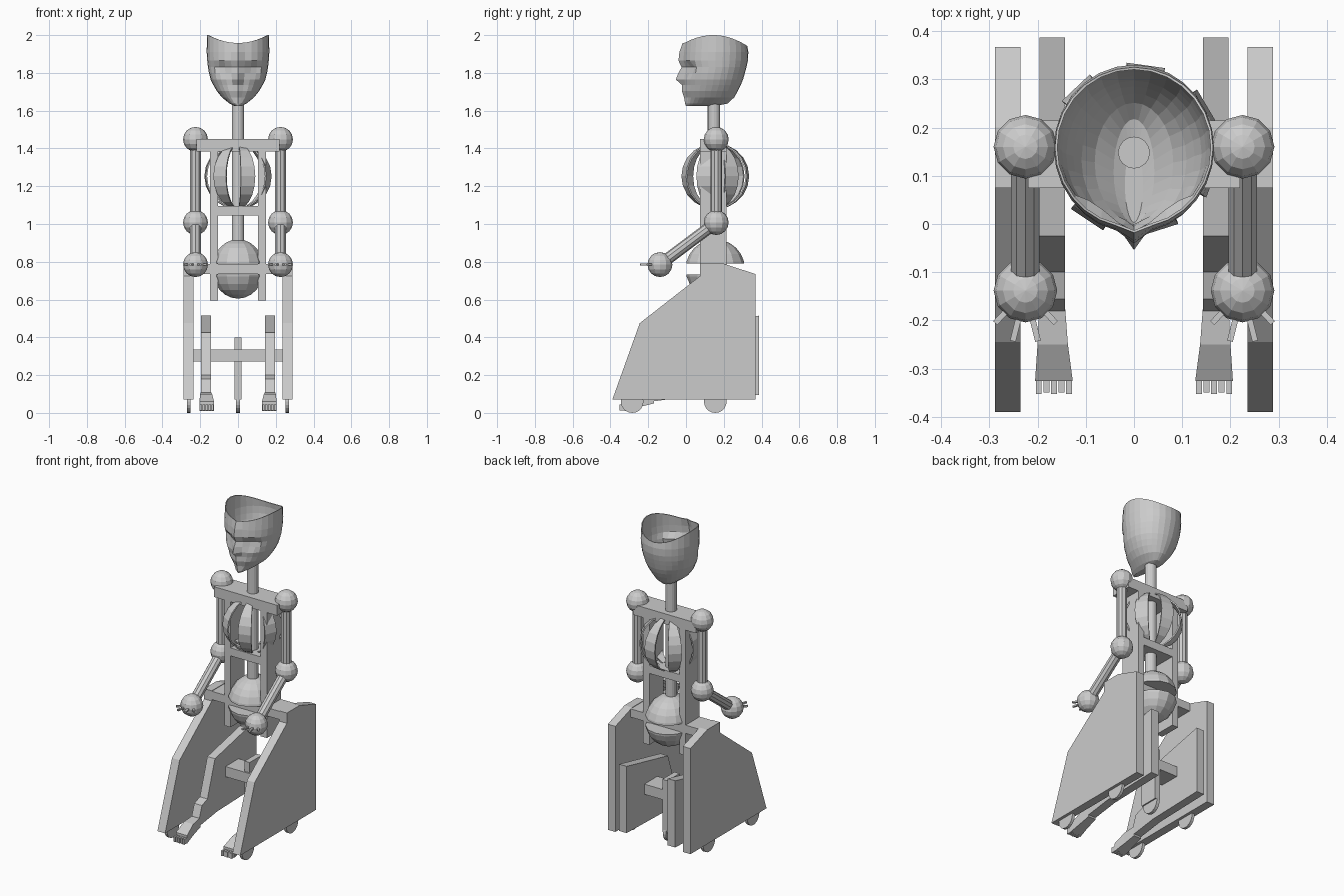
import bpy, bmesh, math
from mathutils import Vector, Matrix

if "Cube" in bpy.data.objects:
    bpy.data.objects.remove(bpy.data.objects["Cube"])


def finish(bm, name):
    bmesh.ops.recalc_face_normals(bm, faces=bm.faces)
    me = bpy.data.meshes.new(name)
    bm.to_mesh(me)
    bm.free()
    ob = bpy.data.objects.new(name, me)
    bpy.context.collection.objects.link(ob)
    return ob


def loft(name, rings, cap=True):
    """Skin a list of equally long closed rings of points."""
    bm = bmesh.new()
    rows = [[bm.verts.new(p) for p in r] for r in rings]
    n = len(rows[0])
    for a, b in zip(rows, rows[1:]):
        for i in range(n):
            j = (i + 1) % n
            bm.faces.new((a[i], a[j], b[j], b[i]))
    bm.faces.new(rows[0])
    if cap:
        bm.faces.new(rows[-1])
    return finish(bm, name)


def prism(name, profile, x0, x1):
    """Extrude a (y, z) profile along x."""
    return loft(name, [[(x, y, z) for y, z in profile] for x in (x0, x1)])


def box(name, x, y, z):
    return prism(name, [(y[0], z[0]), (y[1], z[0]), (y[1], z[1]), (y[0], z[1])], *x)


def ball(name, c, r, seg=12, rings=8, sx=1.0):
    bm = bmesh.new()
    m = Matrix.Translation(c) @ Matrix.Diagonal((sx, 1, 1, 1))
    bmesh.ops.create_uvsphere(bm, u_segments=seg, v_segments=rings, radius=r, matrix=m)
    return finish(bm, name)


def rod(name, a, b, r, n=10):
    a, b = Vector(a), Vector(b)
    d = b - a
    bm = bmesh.new()
    m = Matrix.Translation((a + b) / 2) @ d.to_track_quat('Z', 'Y').to_matrix().to_4x4()
    bmesh.ops.create_cone(bm, cap_ends=True, segments=n, radius1=r, radius2=r,
                          depth=d.length, matrix=m)
    return finish(bm, name)


def half_ball(name, c, r, z, upper, sx):
    bm = bmesh.new()
    m = Matrix.Translation(c) @ Matrix.Diagonal((sx, 1, 1, 1))
    bmesh.ops.create_uvsphere(bm, u_segments=14, v_segments=12, radius=r, matrix=m)
    bmesh.ops.bisect_plane(bm, geom=bm.verts[:] + bm.edges[:] + bm.faces[:],
                           plane_co=(0, 0, z), plane_no=(0, 0, 1),
                           clear_inner=upper, clear_outer=not upper)
    bmesh.ops.holes_fill(bm, edges=[e for e in bm.edges if e.is_boundary], sides=0)
    return finish(bm, name)


BAR = (0.075, 0.215)   # depth shared by the frame bars

# Frame: shoulder bar, waist bar, hip plate, axle, centre post
box("shoulder_bar", (-0.22, 0.22), BAR, (1.385, 1.45))
box("waist_bar", (-0.11, 0.11), BAR, (1.045, 1.095))
box("hip_plate", (-0.236, 0.236), BAR, (0.735, 0.787))
box("axle_bar", (-0.236, 0.236), (0.08, 0.21), (0.272, 0.336))
box("centre_post", (-0.018, 0.018), (0.09, 0.21), (0.07, 0.4))
rod("centre_wheel", (-0.01, 0.155, 0.06), (0.01, 0.155, 0.06), 0.06, 20)

# Spine and split hip ball
rod("spine", (0, 0.148, 0.88), (0, 0.148, 1.665), 0.033, 16)
hip = (0, 0.155, 0.762)
half_ball("hip_upper", hip, 0.157, 0.79, True, 0.9)
half_ball("hip_lower", hip, 0.157, 0.733, False, 0.9)

# Ribs: every other slice of a 14-sided sphere
bm = bmesh.new()
for k in range(7):
    rows = []
    for j in range(9):
        lat = math.radians(-68 + 17 * j)
        row = []
        for e in (-1, 1):
            a = math.radians(82 + k * 360 / 7 + e * 180 / 14)
            row.append(bm.verts.new((0.18 * math.cos(lat) * math.cos(a),
                                     0.155 + 0.18 * math.cos(lat) * math.sin(a),
                                     1.253 + 0.175 * math.sin(lat))))
        rows.append(row)
    for p, q in zip(rows, rows[1:]):
        bm.faces.new((p[0], p[1], q[1], q[0]))
ribs = finish(bm, "ribs")
sol = ribs.modifiers.new("thickness", 'SOLIDIFY')
sol.thickness = 0.008

# Paired parts
panel = [(-0.39, 0.07), (0.367, 0.07), (0.367, 0.735), (0.2, 0.79), (0.075, 0.79),
         (0.075, 0.725), (-0.245, 0.475)]
leg = [(0.387, 0.095), (0.387, 0.515), (-0.025, 0.425), (-0.1, 0.2), (-0.155, 0.18),
       (-0.18, 0.11), (-0.18, 0.06), (0.0, 0.085)]
for s, side in ((1, "right"), (-1, "left")):
    prism("side_panel_" + side, panel, s * 0.235, s * 0.288)
    prism("leg_" + side, leg, s * 0.143, s * 0.196)
    box("torso_rail_" + side, (s * 0.105, s * 0.148), BAR, (0.595, 1.4))
    for i, y in enumerate((-0.285, 0.155)):
        rod(f"wheel_{side}_{i}", (s * 0.252, y, 0.06), (s * 0.27, y, 0.06), 0.06, 20)

    # Foot flares towards the toes
    def section(y, x0, x1, z0, z1):
        return [(s * x0, y, z0), (s * x1, y, z0), (s * x1, y, z1), (s * x0, y, z1)]
    loft("foot_" + side, [section(-0.17, 0.143, 0.196, 0.05, 0.11),
                          section(-0.25, 0.137, 0.2, 0.03, 0.1),
                          section(-0.325, 0.127, 0.205, 0.01, 0.06)])
    for i in range(5):
        x = 0.1345 + i * 0.0157
        box(f"toe_{side}_{i}", (s * (x - 0.006), s * (x + 0.006)),
            (-0.352 + 0.003 * (i % 2), -0.315), (0.012, 0.045))

    # Arm
    sh, el, ha = [Vector((s * 0.225, y, z)) for y, z in
                  ((0.16, 1.448), (0.16, 1.008), (-0.138, 0.785))]
    for nm, c in (("shoulder", sh), ("elbow", el), ("hand", ha)):
        ball(f"{nm}_ball_{side}", c, 0.066)
    rod("upper_arm_" + side, el, sh, 0.031)
    rod("forearm_" + side, ha, el, 0.031)
    for i, (deg, ln) in enumerate(((-43, 0.092), (-14, 0.108), (14, 0.108), (43, 0.092))):
        f = box(f"finger_{side}_{i}", (-0.006, 0.006), (-ln, -0.04), (-0.005, 0.005))
        f.data.transform(Matrix.Translation(ha) @ Matrix.Rotation(math.radians(deg), 4, 'Z'))

# Head: open-topped shell; rows are (z, half width, front y, back y)
rows = [(1.625, 0.02, 0.0, 0.16), (1.638, 0.045, -0.005, 0.22), (1.67, 0.085, 0.0, 0.255),
        (1.705, 0.113, -0.01, 0.275), (1.735, 0.13, -0.008, 0.29), (1.765, 0.145, -0.012, 0.302),
        (1.80, 0.154, -0.01, 0.312), (1.83, 0.159, -0.005, 0.32), (1.865, 0.163, -0.018, 0.328),
        (1.91, 0.166, -0.015, 0.33), (1.97, 0.164, -0.008, 0.325)]
ridge = {2: 0.01, 3: 0.012, 4: 0.012, 5: 0.042, 6: 0.03, 7: 0.018, 8: 0.022, 9: 0.02, 10: 0.01}
sockets = {6: 0.012, 7: 0.016}
N = 28
rings = []
for k, (z, w, yf, yb) in enumerate(rows):
    ring = []
    for i in range(N):
        a = 2 * math.pi * i / N
        c = math.cos(a)
        y = (yf + yb) / 2 - (yb - yf) / 2 * c
        x = w * math.sin(a)
        off = min(i, N - i)
        if off == 0:
            y -= ridge.get(k, 0)
        elif off in (2, 3):
            y += sockets.get(k, 0)
        zz = z
        if k == len(rows) - 1:   # wavy rim, highest at the temples
            zz = 1.95 + 0.008 * c + 0.05 * math.sin(a) ** 2
        ring.append((x, y, zz))
    rings.append(ring)
head = loft("head_shell", rings, cap=False)
sol = head.modifiers.new("thickness", 'SOLIDIFY')
sol.thickness = 0.005
